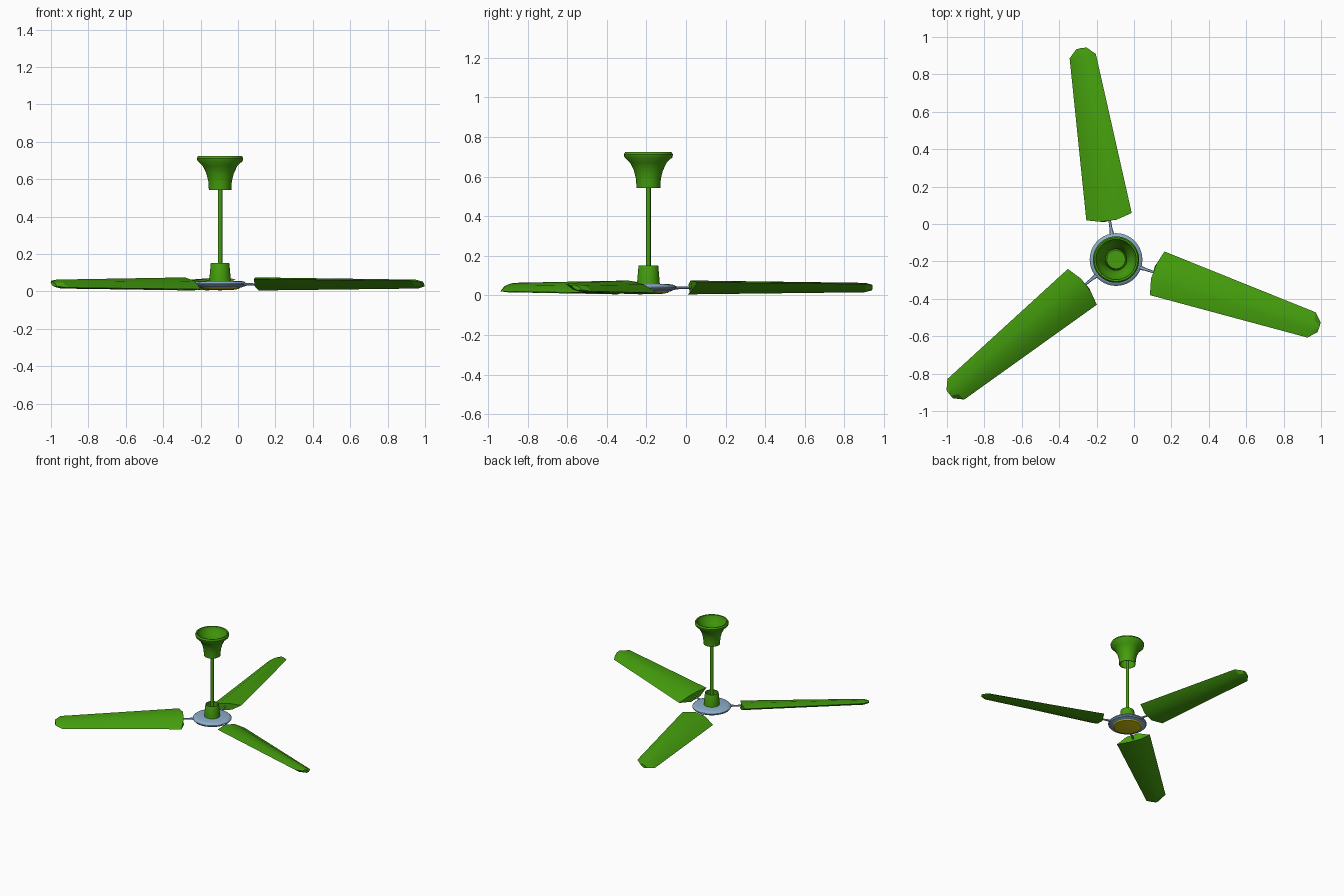
import bpy, bmesh, math
from mathutils import Matrix

if "Cube" in bpy.data.objects:
    bpy.data.objects.remove(bpy.data.objects["Cube"])

CX, CY = -0.096, -0.19          # fan axis
MID_Z = 0.038                   # blade mid height


def material(name, rgb):
    m = bpy.data.materials.new(name)
    m.diffuse_color = (*rgb, 1)
    m.use_nodes = True
    m.node_tree.nodes["Principled BSDF"].inputs["Base Color"].default_value = m.diffuse_color
    return m


GREEN = material("green_paint", (0.058, 0.34, 0.004))
STEEL = material("blue_grey_metal", (0.27, 0.42, 0.58))
GOLD = material("gold_cap", (0.60, 0.55, 0.005))


def finish(bm, name, mat, angle=35):
    bmesh.ops.remove_doubles(bm, verts=bm.verts, dist=1e-5)
    bmesh.ops.recalc_face_normals(bm, faces=bm.faces)
    me = bpy.data.meshes.new(name)
    bm.to_mesh(me)
    bm.free()
    ob = bpy.data.objects.new(name, me)
    bpy.context.collection.objects.link(ob)
    me.materials.append(mat)
    bpy.ops.object.select_all(action='DESELECT')
    ob.select_set(True)
    bpy.context.view_layer.objects.active = ob
    bpy.ops.object.shade_smooth_by_angle(angle=math.radians(angle))
    return ob


def lathe(name, profile, mat, closed=False, steps=40):
    """Revolve (radius, z) points about the fan axis."""
    bm = bmesh.new()
    vs = [bm.verts.new((CX + r, CY, z)) for r, z in profile]
    pairs = list(zip(vs, vs[1:])) + ([(vs[-1], vs[0])] if closed else [])
    edges = [bm.edges.new(p) for p in pairs]
    bmesh.ops.spin(bm, geom=vs + edges, cent=(CX, CY, 0), axis=(0, 0, 1),
                   angle=2 * math.pi, steps=steps, use_duplicate=False)
    return finish(bm, name, mat)


def loft(name, rings, mat, angle_deg, smooth=35):
    """Skin equal-sized rings, cap the ends, rotate about the fan axis."""
    bm = bmesh.new()
    loops = [[bm.verts.new(p) for p in ring] for ring in rings]
    for a, b in zip(loops, loops[1:]):
        n = len(a)
        for i in range(n):
            bm.faces.new((a[i], a[(i + 1) % n], b[(i + 1) % n], b[i]))
    bm.faces.new(loops[0])
    bm.faces.new(loops[-1])
    bm.transform(Matrix.Translation((CX, CY, 0))
                 @ Matrix.Rotation(math.radians(angle_deg), 4, 'Z'))
    return finish(bm, name, mat, smooth)


# Ceiling canopy: flared bell, open at top, and the plate inside it
lathe("ceiling_canopy", [
    (0.056, 0.543), (0.060, 0.543), (0.063, 0.59), (0.073, 0.63), (0.092, 0.67),
    (0.121, 0.698), (0.124, 0.712), (0.117, 0.724), (0.108, 0.722),
    (0.104, 0.70), (0.084, 0.67), (0.066, 0.63), (0.057, 0.59)], GREEN, True)
lathe("canopy_plate", [(0, 0.60), (0.05, 0.60), (0.05, 0.61), (0, 0.61)], GREEN)

# Down rod
lathe("down_rod", [(0, 0.05), (0.012, 0.05), (0.012, 0.605), (0, 0.605)], GREEN, steps=20)

# Lower cup around the rod
lathe("rod_cup", [
    (0.058, 0.055), (0.056, 0.08), (0.050, 0.148), (0.048, 0.152), (0.044, 0.150),
    (0.048, 0.08), (0, 0.075)], GREEN)

# Motor hub with stepped rim
lathe("motor_hub", [
    (0, 0.020), (0.112, 0.020), (0.122, 0.025), (0.134, 0.028), (0.137, 0.033),
    (0.141, 0.036), (0.141, 0.042), (0.136, 0.046), (0.130, 0.052),
    (0.115, 0.056), (0, 0.058)], STEEL)

# Cap under the hub
lathe("bottom_cap", [(0, 0.006), (0.07, 0.008), (0.100, 0.013), (0.108, 0.021), (0, 0.021)], GOLD)

# Blades and arms
SECTION = [(-1, 0.028), (-0.3, 0.037), (0.4, 0.017), (1, -0.026), (0.25, -0.033), (-0.45, -0.012)]
# centre distance, edge setback, half width, height scale
STATIONS = [(0.200, 0.032, 0.123, 1.0), (1.112, -0.010, 0.071, 0.68), (1.146, -0.002, 0.028, 0.40)]
ARM = [(0.12, 0.018, 0.010), (0.145, 0.011, 0.008), (0.165, 0.008, 0.006), (0.24, 0.006, 0.005)]

for i, ang in enumerate((99.3, 219.0, 341.5), 1):
    rings = [[(u + back * abs(s), s * hw, MID_Z + z * k) for s, z in SECTION]
             for u, back, hw, k in STATIONS]
    loft(f"blade_{i}", rings, GREEN, ang, 25)
    arm = [[(u, w * math.cos(t * math.pi / 4), MID_Z + h * math.sin(t * math.pi / 4))
            for t in range(8)] for u, w, h in ARM]
    loft(f"blade_arm_{i}", arm, STEEL, ang)
